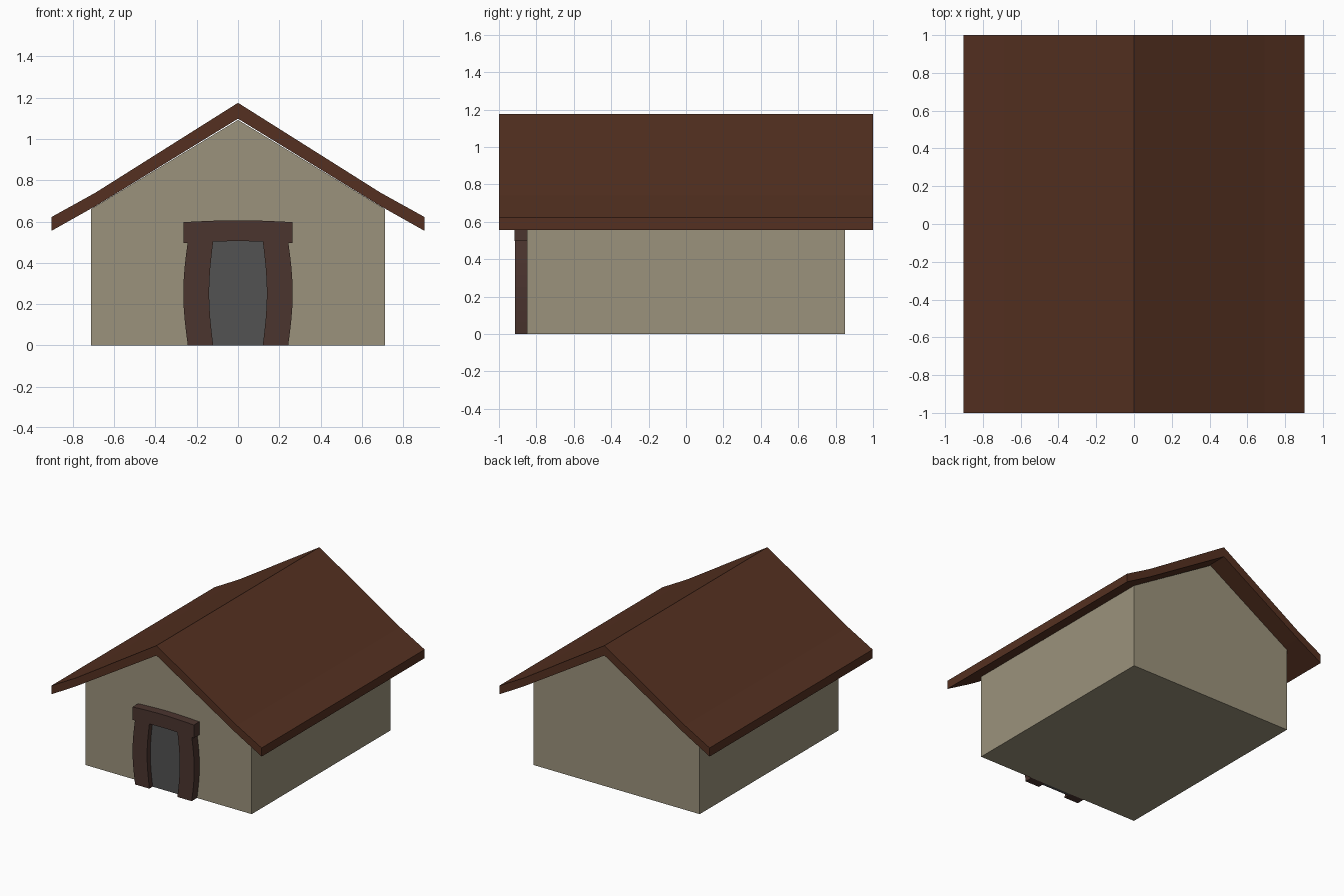
import bpy
import math

if "Cube" in bpy.data.objects:
    bpy.data.objects.remove(bpy.data.objects["Cube"])


def material(name, rgb):
    m = bpy.data.materials.new(name)
    m.diffuse_color = (*rgb, 1)
    m.use_nodes = True
    m.node_tree.nodes["Principled BSDF"].inputs["Base Color"].default_value = m.diffuse_color
    return m


def extrude(name, profile, y0, y1, mat):
    """Closed prism from an anticlockwise (x, z) profile, front at y0 and back at y1."""
    n = len(profile)
    verts = [(x, y, z) for y in (y0, y1) for x, z in profile]
    faces = [tuple(range(n)), tuple(range(2 * n - 1, n - 1, -1))]
    faces += [(i, i + n, (i + 1) % n + n, (i + 1) % n) for i in range(n)]
    mesh = bpy.data.meshes.new(name)
    mesh.from_pydata(verts, [], faces)
    mesh.materials.append(mat)
    obj = bpy.data.objects.new(name, mesh)
    bpy.context.collection.objects.link(obj)
    return obj


def bow(base, bulge, t):
    return base + bulge * math.sin(math.pi * t)


plaster = material("plaster", (0.33, 0.29, 0.20))
roofing = material("roofing", (0.09, 0.03, 0.015))
timber = material("timber", (0.07, 0.035, 0.028))
dark = material("dark_grey", (0.085, 0.085, 0.085))

# Walls with gable ends
extrude("walls", [(-0.713, 0), (0.713, 0), (0.713, 0.66), (0, 1.092), (-0.713, 0.66)],
        -0.85, 0.85, plaster)

# Roof slab, its slopes easing slightly at the eaves
under = [(-0.903, 0.555), (-0.69, 0.675), (0, 1.098), (0.69, 0.675), (0.903, 0.555)]
over = [(0.903, 0.622), (0.69, 0.74), (0, 1.175), (-0.69, 0.74), (-0.903, 0.622)]
extrude("roof", under + over, -1.0, 1.0, roofing)

# Bowed door posts
N = 8
ts = [i / N for i in range(N + 1)]
outer = [(bow(0.243, 0.022, t), 0.505 * t) for t in ts]
inner = [(bow(0.12, 0.02, t), 0.505 * t) for t in ts]
right = outer + inner[::-1]
extrude("right_post", right, -0.915, -0.85, timber)
extrude("left_post", [(-x, z) for x, z in right[::-1]], -0.915, -0.85, timber)

# Slightly arched lintel
low = [(-0.263 + 0.526 * t, bow(0.496, 0.009, t)) for t in ts]
top = [(-0.263 + 0.526 * t, bow(0.597, 0.009, t)) for t in ts]
extrude("lintel", low + top[::-1], -0.917, -0.85, timber)

# Recessed door panel
panel = inner + [(-x, z) for x, z in inner[::-1]]
extrude("door", panel, -0.875, -0.85, dark)
